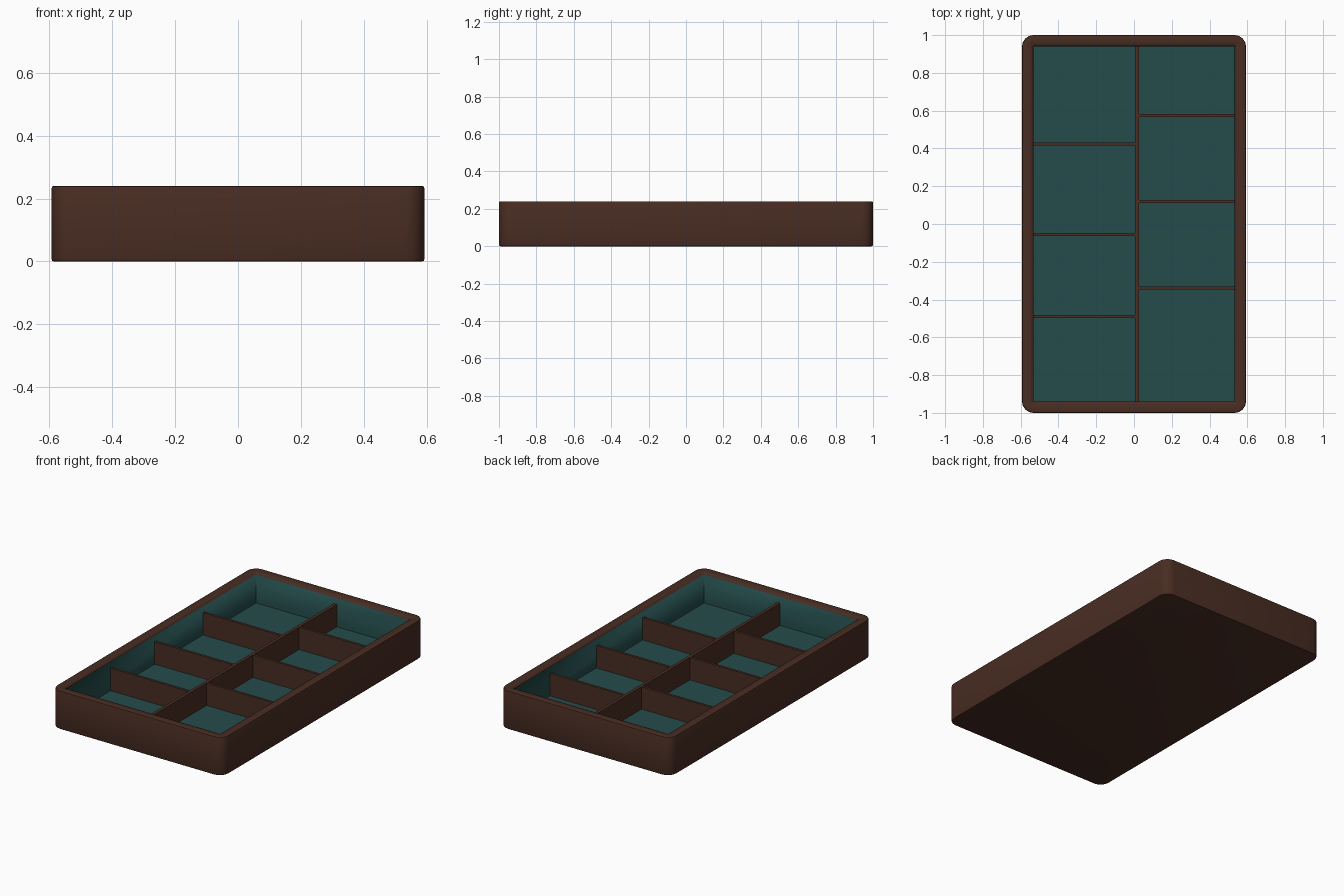
import bpy, bmesh, math

if "Cube" in bpy.data.objects:
    bpy.data.objects.remove(bpy.data.objects["Cube"])

HX, HY, H = 0.593, 1.0, 0.24      # outer half width, half length, height
WALL, FLOOR, DIV_TOP = 0.06, 0.05, 0.19


def material(name, rgb):
    m = bpy.data.materials.new(name)
    m.diffuse_color = (*rgb, 1)
    m.use_nodes = True
    m.node_tree.nodes["Principled BSDF"].inputs["Base Color"].default_value = m.diffuse_color
    return m


wood = material("dark_wood", (0.066, 0.026, 0.0165))
felt = material("teal_felt", (0.018, 0.072, 0.072))


def finish(bm, name, mats):
    bmesh.ops.recalc_face_normals(bm, faces=bm.faces)
    me = bpy.data.meshes.new(name)
    bm.to_mesh(me)
    bm.free()
    ob = bpy.data.objects.new(name, me)
    bpy.context.collection.objects.link(ob)
    for m in mats:
        me.materials.append(m)
    bpy.ops.object.select_all(action='DESELECT')
    ob.select_set(True)
    bpy.context.view_layer.objects.active = ob
    bpy.ops.object.shade_smooth_by_angle(angle=math.radians(35))
    return ob


def ring(bm, inset, z, r, seg=4):
    """Rounded rectangle loop of vertices."""
    verts = []
    for k, (sx, sy) in enumerate([(1, 1), (-1, 1), (-1, -1), (1, -1)]):
        cx, cy = sx * (HX - inset - r), sy * (HY - inset - r)
        for i in range(seg + 1):
            a = math.pi / 2 * (k + i / seg)
            verts.append(bm.verts.new((cx + r * math.cos(a), cy + r * math.sin(a), z)))
    return verts


# Tray shell: one section swept from underside, over the rim, down to the floor
section = [(0.008, 0, 0.052), (0.002, 0.002, 0.058), (0, 0.008, 0.06),
           (0, H - 0.008, 0.06), (0.002, H - 0.002, 0.058), (0.008, H, 0.052),
           (0.046, H, 0.016), (0.055, H - 0.004, 0.006), (WALL, H - 0.012, 0),
           (WALL, FLOOR, 0)]
bm = bmesh.new()
rings = [ring(bm, *s) for s in section]
bm.faces.new(rings[0])
for j, (a, b) in enumerate(zip(rings, rings[1:])):
    n = len(a)
    for i in range(n):
        f = bm.faces.new((a[i], a[(i + 1) % n], b[(i + 1) % n], b[i]))
        f.material_index = 1 if j == len(rings) - 2 else 0   # felt-lined walls
bm.faces.new(rings[-1]).material_index = 1                   # felt floor
bmesh.ops.remove_doubles(bm, verts=bm.verts, dist=1e-5)
finish(bm, "tray", [wood, felt])


# Dividers: thin boards standing on the floor
def board(name, x0, x1, y0, y1):
    bm = bmesh.new()
    bmesh.ops.create_cube(bm, size=1)
    for v in bm.verts:
        v.co = ((x0 + x1) / 2 + v.co.x * (x1 - x0),
                (y0 + y1) / 2 + v.co.y * (y1 - y0),
                (FLOOR + DIV_TOP) / 2 + v.co.z * (DIV_TOP - FLOOR))
    finish(bm, name, [wood])


IX, IY = HX - WALL, HY - WALL
C0, C1, T = 0.006, 0.026, 0.008
board("centre_divider", C0, C1, -IY, IY)
for i, y in enumerate((0.423, -0.055, -0.49)):
    board(f"left_divider_{i + 1}", -IX, C0, y - T, y + T)
for i, y in enumerate((0.575, 0.118, -0.34)):
    board(f"right_divider_{i + 1}", C1, IX, y - T, y + T)
